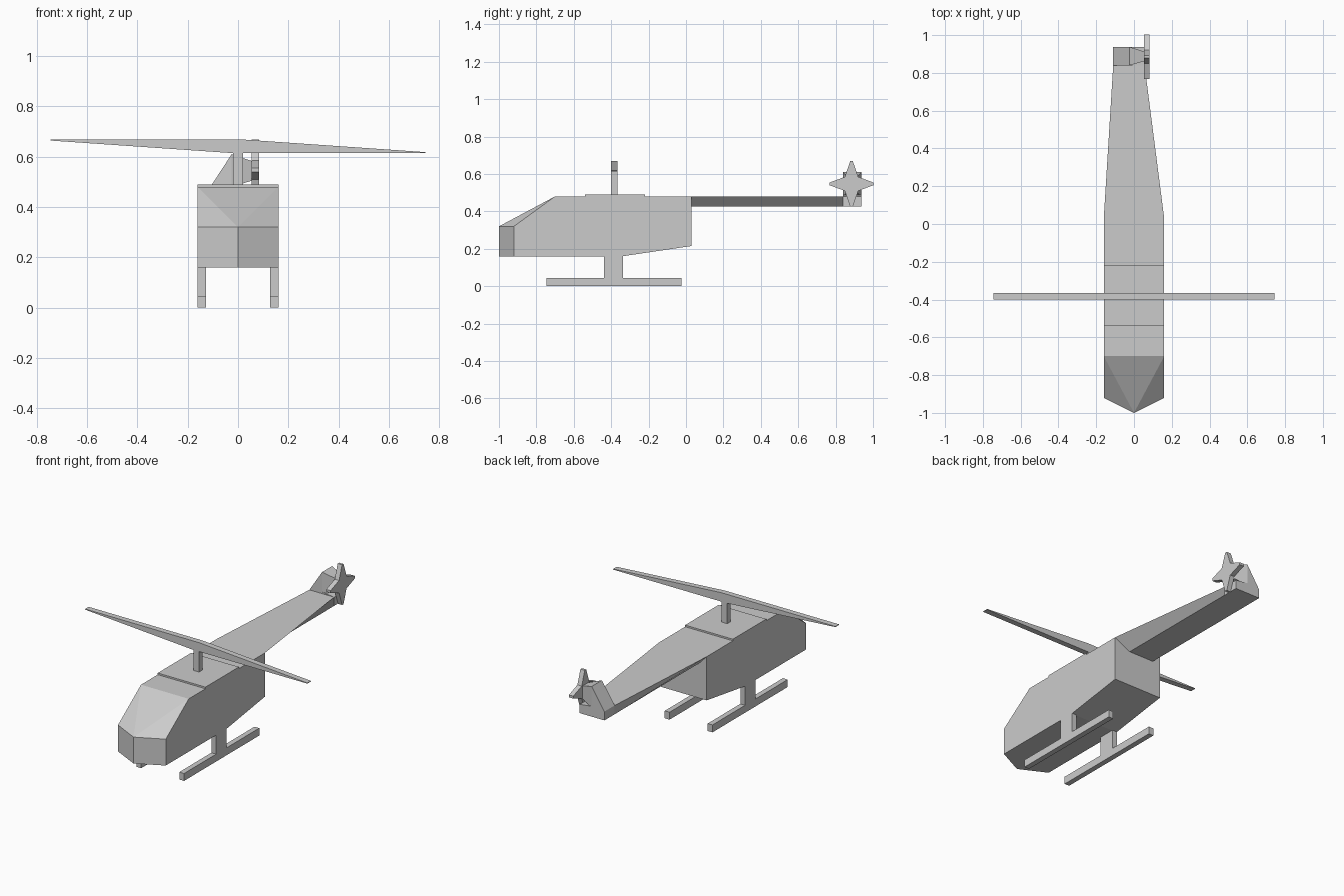
import bpy, math

if "Cube" in bpy.data.objects:
    bpy.data.objects.remove(bpy.data.objects["Cube"])


def mesh(name, verts, faces):
    me = bpy.data.meshes.new(name)
    me.from_pydata(verts, [], faces)
    me.validate()
    ob = bpy.data.objects.new(name, me)
    bpy.context.collection.objects.link(ob)
    # consistent outward normals
    bpy.context.view_layer.objects.active = ob
    ob.select_set(True)
    bpy.ops.object.mode_set(mode='EDIT')
    bpy.ops.mesh.select_all(action='SELECT')
    bpy.ops.mesh.normals_make_consistent(inside=False)
    bpy.ops.object.mode_set(mode='OBJECT')
    ob.select_set(False)
    return ob


def loft(name, a, b):
    """Solid between two matching outlines."""
    n = len(a)
    faces = [tuple(range(n)), tuple(range(n, 2 * n))]
    faces += [(i, (i + 1) % n, n + (i + 1) % n, n + i) for i in range(n)]
    return mesh(name, a + b, faces)


def extrude_x(name, prof, x0, x1):
    return loft(name, [(x0, y, z) for y, z in prof], [(x1, y, z) for y, z in prof])


def extrude_y(name, prof, y0, y1):
    return loft(name, [(x, y0, z) for x, z in prof], [(x, y1, z) for x, z in prof])


def rect(a0, a1, b0, b1):
    return [(a0, b0), (a1, b0), (a1, b1), (a0, b1)]


# Cabin: side profile on both sides, plus a pointed nose edge on the centreline
W = 0.16
side = [(-0.92, 0.16), (-0.34, 0.16), (0.03, 0.215), (0.03, 0.48), (-0.70, 0.48), (-0.92, 0.32)]
verts = [(-W, y, z) for y, z in side] + [(W, y, z) for y, z in side]
verts += [(0, -1, 0.16), (0, -1, 0.32)]
faces = [tuple(range(6)), tuple(range(6, 12))]
faces += [(i, i + 1, i + 7, i + 6) for i in (1, 2, 3)]
faces += [(0, 1, 7, 6, 12), (0, 12, 13, 5), (6, 12, 13, 11),
          (13, 4, 10), (13, 5, 4), (13, 10, 11)]
mesh("cabin", verts, faces)

# Roof plate and rotor mast
extrude_x("roof_plate", rect(-0.54, -0.22, 0.475, 0.49), -W, W)
extrude_x("rotor_mast", rect(-0.40, -0.367, 0.48, 0.63), -0.019, 0.019)

# Main rotor: two opposed tapering blades
extrude_y("main_rotor", [(-0.745, 0.668), (0.02, 0.668), (0.745, 0.618), (0.745, 0.614),
                         (-0.02, 0.614), (-0.745, 0.664)], -0.40, -0.366)

# Tail boom: top edge flares out toward the cabin
L, R = -0.11, 0.056
loft("tail_boom",
     [(L, 0.03, 0.427), (R, 0.03, 0.427), (W, 0.03, 0.48), (-W, 0.03, 0.48)],
     [(L, 0.84, 0.427), (R, 0.84, 0.427), (R, 0.84, 0.48), (L, 0.84, 0.48)])

# Tail fin and tapered rotor hub
extrude_y("tail_fin", [(L, 0.427), (R, 0.427), (R, 0.48), (-0.025, 0.48 + 0.01),
                       (-0.025, 0.61), (L, 0.48)], 0.84, 0.938)
loft("tail_hub",
     [(-0.025, y, z) for y, z in rect(0.84, 0.938, 0.48, 0.61)],
     [(R, y, z) for y, z in rect(0.862, 0.912, 0.505, 0.582)])

# Tail rotor: four-pointed star with blunt tips
star = []
for k in range(4):
    a = k * math.pi / 2
    for u, v in ((0.117, -0.007), (0.117, 0.007), (0.036, 0.036)):
        star.append((0.885 + u * math.cos(a) - v * math.sin(a),
                     0.547 + (u * math.sin(a) + v * math.cos(a)) * 1.04))
extrude_x("tail_rotor", star, 0.054, 0.083)

# Landing skids with their struts, one outline per side
skid = [(-0.745, 0), (-0.025, 0), (-0.025, 0.045), (-0.337, 0.045), (-0.337, 0.165),
        (-0.438, 0.165), (-0.438, 0.045), (-0.745, 0.045)]
for s, label in ((-1, "left"), (1, "right")):
    extrude_x(label + "_skid", skid, s * 0.128, s * W)
